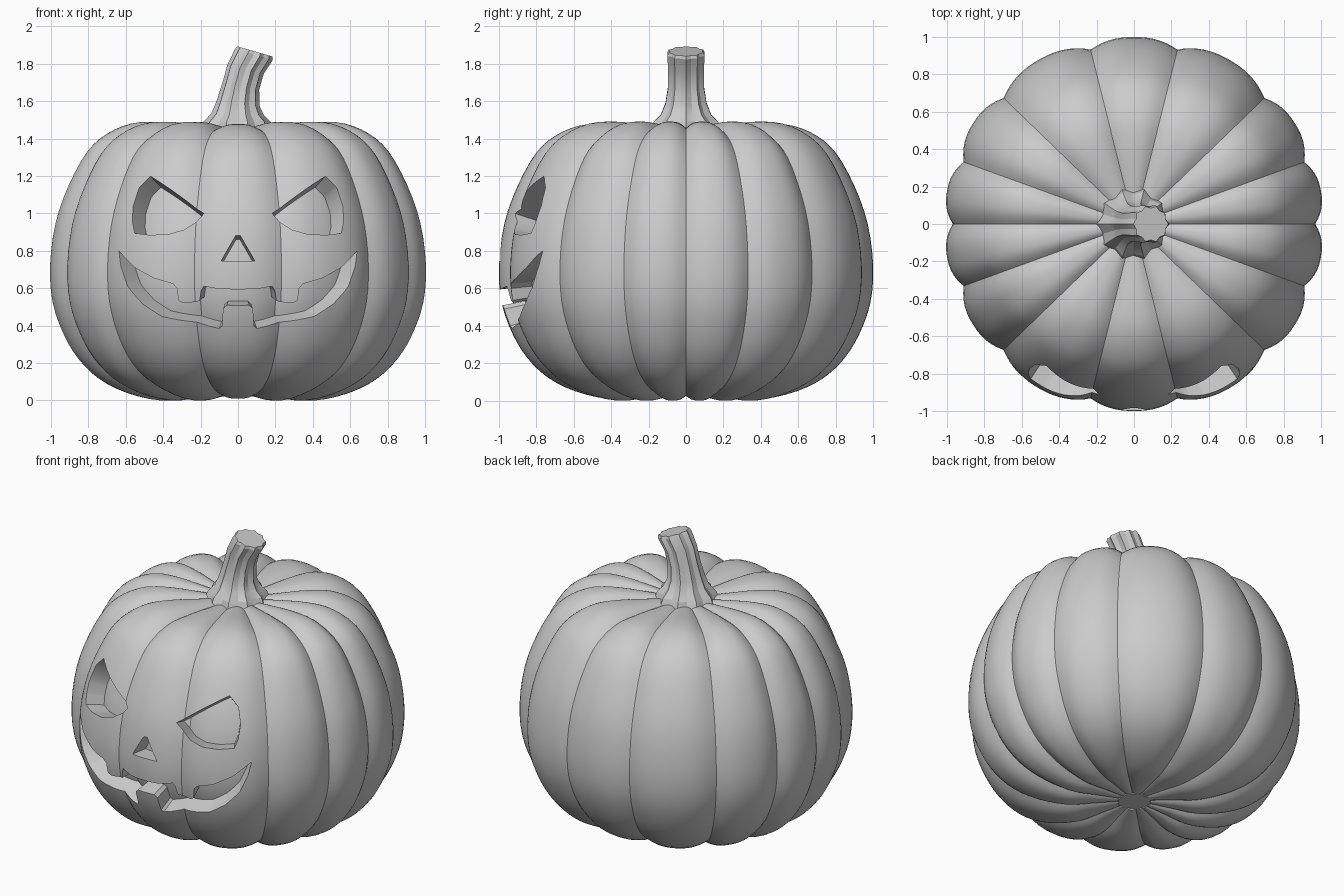
import bpy, bmesh
from math import sin, cos, pi, radians, degrees, atan2, sqrt
from mathutils import Vector

if "Cube" in bpy.data.objects:
    bpy.data.objects.remove(bpy.data.objects["Cube"])

grey = bpy.data.materials.new("plain grey")
grey.use_nodes = True
grey.diffuse_color = (0.6, 0.6, 0.6, 1)
grey.node_tree.nodes["Principled BSDF"].inputs["Base Color"].default_value = (0.6, 0.6, 0.6, 1)

CENTRE = Vector((0, 0, 0.7))
GROOVES = [0, 20, 44, 75, 105, 136, 160, 180]   # degrees, repeated on both halves
PROFILE = [(0.1, 0.03), (0.25, 0.015), (0.42, 0.0), (0.6, 0.04), (0.75, 0.115), (0.86, 0.22),
           (0.94, 0.35), (1.0, 0.52), (1.015, 0.72), (0.985, 0.95), (0.915, 1.15),
           (0.815, 1.33), (0.71, 1.425), (0.58, 1.48), (0.44, 1.49), (0.28, 1.475), (0.12, 1.455)]


def make_object(name, bm):
    bmesh.ops.recalc_face_normals(bm, faces=bm.faces)
    mesh = bpy.data.meshes.new(name)
    bm.to_mesh(mesh)
    bm.free()
    mesh.materials.append(grey)
    obj = bpy.data.objects.new(name, mesh)
    bpy.context.collection.objects.link(obj)
    return obj


def smooth(obj, angle):
    bpy.ops.object.select_all(action="DESELECT")
    obj.select_set(True)
    bpy.context.view_layer.objects.active = obj
    bpy.ops.object.shade_smooth_by_angle(angle=radians(angle))


def rib(theta):
    """Radial scale: rounded lobes between narrow grooves."""
    a = degrees(theta) % 180
    for lo, hi in zip(GROOVES, GROOVES[1:]):
        if lo <= a <= hi:
            peak = 0.985 if lo == 75 else 1.0
            return peak - 0.045 * (1 - sin(pi * (a - lo) / (hi - lo))) ** 1.4


def spline(points, steps):
    """Catmull-Rom through the profile points."""
    pts = [Vector(p) for p in [points[0], *points, points[-1]]]
    out = []
    for a, b, c, d in zip(pts, pts[1:], pts[2:], pts[3:]):
        for i in range(steps):
            t = i / steps
            out.append(0.5 * (2 * b + (c - a) * t + (2 * a - 5 * b + 4 * c - d) * t * t
                              + (3 * b - a - 3 * c + d) * t ** 3))
    return out + [pts[-1]]


def loft(bm, rings):
    """Skin closed rings and cap both ends."""
    rows = [[bm.verts.new(p) for p in ring] for ring in rings]
    for low, high in zip(rows, rows[1:]):
        for i in range(len(low)):
            j = (i + 1) % len(low)
            bm.faces.new((low[i], low[j], high[j], high[i]))
    bm.faces.new(rows[0][::-1])
    bm.faces.new(rows[-1])


def gourd(name, scale):
    bm, n, rings = bmesh.new(), 180, []
    for r, z in spline(PROFILE, 3):
        ring = []
        for i in range(n):
            th = 2 * pi * i / n
            fade = min(1, r / 0.45)
            f = 1 - (1 - rib(th)) * fade
            p = Vector((r * cos(th), r * sin(th), z)) - CENTRE
            q = CENTRE + p * f * scale
            q.z = max(q.z, 0)
            ring.append(q)
        rings.append(ring)
    loft(bm, rings)
    return make_object(name, bm)


def on_front(x, z):
    """Point of the front skin at the given x and height."""
    for (r0, z0), (r1, z1) in zip(PROFILE[2:], PROFILE[3:]):
        if z0 <= z <= z1:
            r = r0 + (r1 - r0) * (z - z0) / (z1 - z0)
            break
    r *= 0.98
    return Vector((x, -sqrt(r * r - x * x), z))


def cutter(name, outline):
    """Wedge narrowing towards the middle of the gourd."""
    bm = bmesh.new()
    loft(bm, [[CENTRE + (on_front(x, z) - CENTRE) * s for x, z in outline] for s in (0.5, 1.6)])
    bmesh.ops.triangulate(bm, faces=[f for f in bm.faces if len(f.verts) > 4])
    obj = make_object(name, bm)
    obj.hide_render = True
    return obj


def mirrored(half):
    """Close a half outline that runs from top middle to bottom middle."""
    return half + [(-x, z) for x, z in reversed(half) if x > 0]


# Carved openings
eye = [(0.185, 1.005), (0.46, 1.19), (0.52, 1.13), (0.55, 1.03), (0.555, 0.95), (0.54, 0.89),
       (0.46, 0.88), (0.37, 0.885), (0.29, 0.915), (0.235, 0.96)]
nose = mirrored([(0.012, 0.88), (0.09, 0.745)])
mouth = mirrored([(0, 0.595), (0.1, 0.597), (0.185, 0.61), (0.2, 0.585), (0.21, 0.53), (0.23, 0.52),
                  (0.3, 0.52), (0.32, 0.535), (0.325, 0.6), (0.345, 0.625), (0.44, 0.655),
                  (0.54, 0.71), (0.63, 0.8), (0.62, 0.72), (0.575, 0.61), (0.5, 0.52), (0.4, 0.455),
                  (0.25, 0.415), (0.1, 0.385), (0.085, 0.4), (0.08, 0.49), (0.06, 0.51), (0, 0.51)])
openings = [cutter("left_eye_cutter", eye),
            cutter("right_eye_cutter", [(-x, z) for x, z in eye]),
            cutter("nose_cutter", nose), cutter("mouth_cutter", mouth)]

# Ribbed skin with the openings cut out
skin = gourd("carved_skin", 1)
for obj in openings:
    mod = skin.modifiers.new(obj.name, "BOOLEAN")
    mod.object = obj
    mod.operation = "DIFFERENCE"
    mod.solver = "EXACT"
bpy.context.view_layer.update()
evaluated = skin.evaluated_get(bpy.context.evaluated_depsgraph_get())
carved = bpy.data.meshes.new_from_object(evaluated)
skin.modifiers.clear()
skin.data = carved
smooth(skin, 32)
for obj in openings:
    bpy.data.objects.remove(obj)

# Core that closes the back of each opening
smooth(gourd("inner_core", 0.88), 40)

# Fluted leaning stem: x, height, radius, tilt
rings = []
for x, z, r, tilt in [(-0.005, 1.44, 0.2, 0), (-0.005, 1.49, 0.18, 0), (-0.002, 1.53, 0.14, 2),
                      (0.0, 1.59, 0.115, 6), (0.015, 1.68, 0.1, 10), (0.04, 1.77, 0.1, 14),
                      (0.085, 1.85, 0.105, 16), (0.09, 1.866, 0.098, 16)]:
    ring, t = [], radians(tilt)
    for i in range(20):
        a = 2 * pi * i / 20
        rr = r * (1.0 if i % 2 == 0 else 0.87)
        ring.append(Vector((x + rr * cos(a) * cos(t), rr * sin(a), z - rr * cos(a) * sin(t))))
    rings.append(ring)
bm = bmesh.new()
loft(bm, rings)
smooth(make_object("stem", bm), 22)
